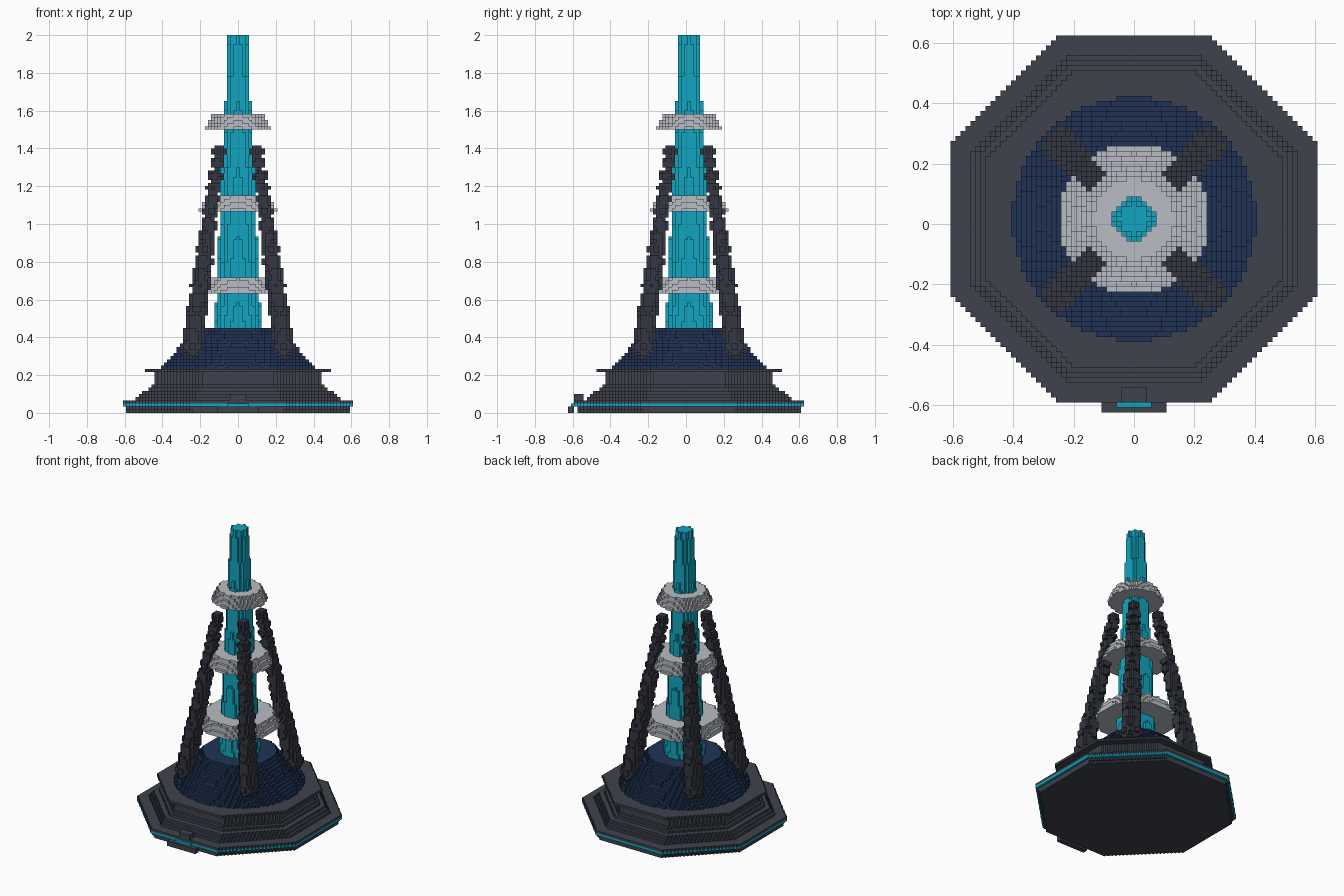
import bpy
from math import sqrt, floor, ceil

if "Cube" in bpy.data.objects:
    bpy.data.objects.remove(bpy.data.objects["Cube"], do_unlink=True)

V = 1 / 60            # block size
CY = V                # the tower axis sits one block behind the middle
cells = {}            # (i, j, k) -> part name


def srgb(*rgb):
    return [((c / 255 + 0.055) / 1.055) ** 2.4 for c in rgb] + [1.0]


def make_material(name, color):
    mat = bpy.data.materials.new(name)
    mat.use_nodes = True
    mat.diffuse_color = color
    mat.node_tree.nodes["Principled BSDF"].inputs["Base Color"].default_value = color
    return mat


charcoal = make_material("charcoal", srgb(62, 66, 77))
dark_slate = make_material("dark slate", srgb(52, 55, 65))
navy = make_material("navy", srgb(32, 52, 86))
cyan = make_material("cyan", srgb(17, 165, 192))
light_grey = make_material("light grey", srgb(184, 188, 195))


# Block fillers, measured from the tower axis
def layer(part, k, radius, octagon=False):
    r = radius / V
    n = ceil(r)
    for i in range(-n, n + 1):
        for j in range(-n, n + 1):
            if octagon:
                inside = max(abs(i), abs(j)) <= r and abs(i) + abs(j) <= r * sqrt(2)
            else:
                inside = i * i + j * j <= r * r
            if inside:
                cells[i, j, k] = part


def frustum(part, z0, z1, r0, r1):
    k0, k1 = round(z0 / V), round(z1 / V)
    for k in range(k0, k1):
        t = (k + 0.5 - k0) / (k1 - k0)
        layer(part, k, r0 + (r1 - r0) * t)


def box(part, x, y0, y1, k0, k1):
    for i in range(-x, x + 1):
        for j in range(y0, y1 + 1):
            for k in range(k0, k1 + 1):
                cells[i, j, k] = part


def ball(part, x, y, z, r):
    x, y, z, r = x / V, y / V, z / V - 0.5, r / V
    for i in range(floor(x - r), ceil(x + r) + 1):
        for j in range(floor(y - r), ceil(y + r) + 1):
            for k in range(floor(z - r), ceil(z + r) + 1):
                if (i - x) ** 2 + (j - y) ** 2 + (k - z) ** 2 <= r * r:
                    cells[i, j, k] = part


# Stepped octagonal base with a glowing band and an upper lip
base_radii = [0.585, 0.595, 0.61, 0.61, 0.542, 0.525, 0.508, 0.475, 0.458,
              0.442, 0.442, 0.442, 0.442, 0.485]
for k, radius in enumerate(base_radii):
    layer("glow_band" if k == 2 else "base", k, radius, octagon=True)

# Entrance at the front: sill, lit strip and small block on the rim
box("entrance", 6, -38, -37, 0, 1)
box("entrance_light", 3, -37, -37, 2, 2)
box("entrance", 2, -36, -34, 4, 5)

# Conical shoulder, tapering core and three collars
frustum("shoulder", 0.233, 0.45, 0.412, 0.225)
frustum("core", 0.45, 2.0, 0.123, 0.05)
for name, z, r in (("lower_collar", 0.633, 0.253),
                   ("middle_collar", 1.067, 0.208),
                   ("upper_collar", 1.5, 0.172)):
    frustum(name, z, z + 0.083, r, r - 0.04)

# Four beaded struts leaning in on the diagonals
STEPS = 16
for sx in (-1, 1):
    for sy in (-1, 1):
        name = ("front" if sy < 0 else "back") + ("_left" if sx > 0 else "_right") + "_strut"
        for s in range(STEPS + 1):
            t = s / STEPS
            d = 0.243 - 0.143 * t
            ball(name, sx * d, sy * d, 0.35 + 1.035 * t, 0.06 - 0.024 * t)

# Turn the exposed block faces of each part into one mesh object
SIDES = {
    (1, 0, 0): ((1, 0, 0), (1, 1, 0), (1, 1, 1), (1, 0, 1)),
    (0, 1, 0): ((1, 1, 0), (0, 1, 0), (0, 1, 1), (1, 1, 1)),
    (-1, 0, 0): ((0, 1, 0), (0, 0, 0), (0, 0, 1), (0, 1, 1)),
    (0, -1, 0): ((0, 0, 0), (1, 0, 0), (1, 0, 1), (0, 0, 1)),
    (0, 0, 1): ((0, 0, 1), (1, 0, 1), (1, 1, 1), (0, 1, 1)),
    (0, 0, -1): ((0, 1, 0), (1, 1, 0), (1, 0, 0), (0, 0, 0)),
}


def material_for(part):
    if part.endswith("strut"):
        return dark_slate
    if part.endswith("collar"):
        return light_grey
    if part in ("core", "glow_band", "entrance_light"):
        return cyan
    return navy if part == "shoulder" else charcoal


for part in sorted(set(cells.values())):
    index, faces = {}, []
    for (i, j, k), owner in cells.items():
        if owner != part:
            continue
        for (dx, dy, dz), corners in SIDES.items():
            if (i + dx, j + dy, k + dz) not in cells:
                faces.append([index.setdefault((i + a, j + b, k + c), len(index))
                              for a, b, c in corners])
    verts = [((i - 0.5) * V, (j - 0.5) * V + CY, k * V) for i, j, k in index]
    mesh = bpy.data.meshes.new(part)
    mesh.from_pydata(verts, [], faces)
    mesh.materials.append(material_for(part))
    mesh.update()
    bpy.context.collection.objects.link(bpy.data.objects.new(part, mesh))
